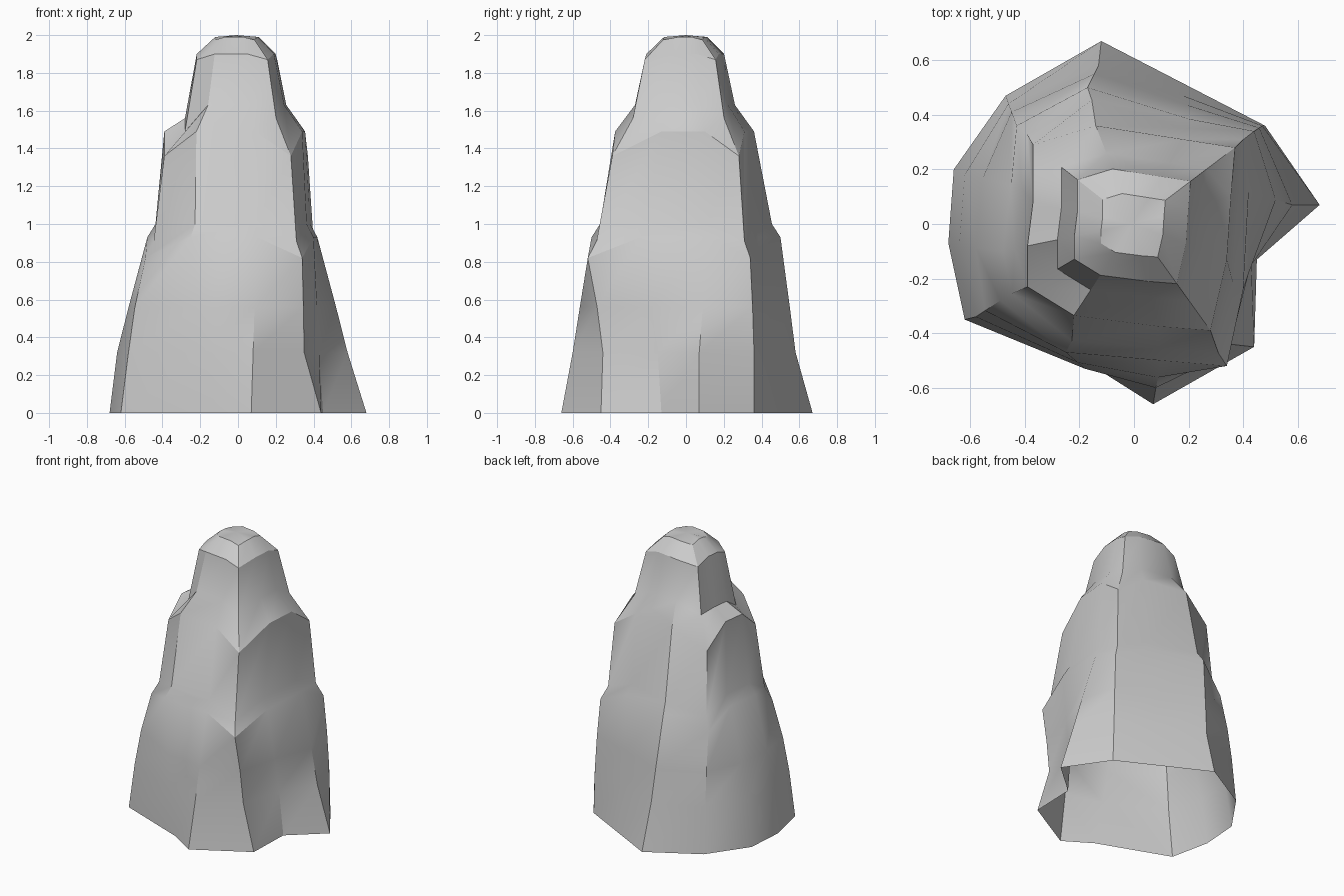
import bpy, bmesh, math

if "Cube" in bpy.data.objects:
    bpy.data.objects.remove(bpy.data.objects["Cube"])

# Plan outlines: 12 points, counter-clockwise from the front-left corner
# (every third point is a corner of the roughly square spire)
foot = [(-.62, -.35), (-.12, -.54), (.07, -.66), (.44, -.45), (.45, -.13), (.68, .07),
        (.48, .36), (.18, .515), (-.12, .67), (-.47, .47), (-.66, .20), (-.68, -.07)]
lower = [(-.58, -.34), (-.18, -.53), (.08, -.60), (.35, -.44), (.43, -.15), (.58, .07),
         (.47, .36), (.18, .47), (-.13, .58), (-.46, .44), (-.62, .18), (-.64, -.08)]
ledge = [(-.49, -.28), (-.25, -.47), (.10, -.50), (.34, -.52), (.40, -.24), (.42, .12),
         (.44, .34), (.20, .385), (-.17, .50), (-.43, .36), (-.45, .14), (-.48, -.10)]
shoulder = [(-.39, -.23), (-.22, -.335), (.09, -.375), (.28, -.39), (.34, -.13), (.355, .10),
            (.37, .28), (.18, .31), (-.14, .36), (-.37, .29), (-.37, .08), (-.39, -.08)]


def mix(a, b, t):
    return [(p[0] + (q[0] - p[0]) * t, p[1] + (q[1] - p[1]) * t) for p, q in zip(a, b)]


def scale(a, s):
    return [(x * s, y * s) for x, y in a]


# Levels: outline, height of side points, height of corners
levels = [
    (foot, 0, 0),
    (lower, .32, .32),
    (mix(lower, ledge, .38), .56, .56),
    (ledge, .93, .82),                    # lower ledge
    (scale(ledge, .91), 1.0, .91),
    (shoulder, 1.49, 1.36),               # upper ledge
    (scale(shoulder, .72), 1.63, 1.56),
    (scale(shoulder, .56), 1.90, 1.87),   # rounded cap
    (scale(shoulder, .31), 1.99, 1.975),
]

bm = bmesh.new()
rings = []
for k, (outline, side_z, corner_z) in enumerate(levels):
    ring = []
    for i, (x, y) in enumerate(outline):
        z = side_z if i % 3 else corner_z
        if k == 6 and i in (0, 10, 11):   # upper ledge dips on the left
            z -= .07
        ring.append(bm.verts.new((x, y, z)))
    rings.append(ring)

# Walls, open underneath
for a, b in zip(rings, rings[1:]):
    for i in range(12):
        j = (i + 1) % 12
        bm.faces.new((a[i], a[j], b[j], b[i]))
# Cap
tip = bm.verts.new((-.01, 0, 2.0))
for i in range(12):
    bm.faces.new((rings[-1][i], rings[-1][(i + 1) % 12], tip))

mesh = bpy.data.meshes.new("rock_spire")
bm.to_mesh(mesh)
bm.free()
rock = bpy.data.objects.new("rock_spire", mesh)
bpy.context.collection.objects.link(rock)
bpy.context.view_layer.objects.active = rock
rock.select_set(True)
bpy.ops.object.shade_smooth_by_angle(angle=math.radians(30))
